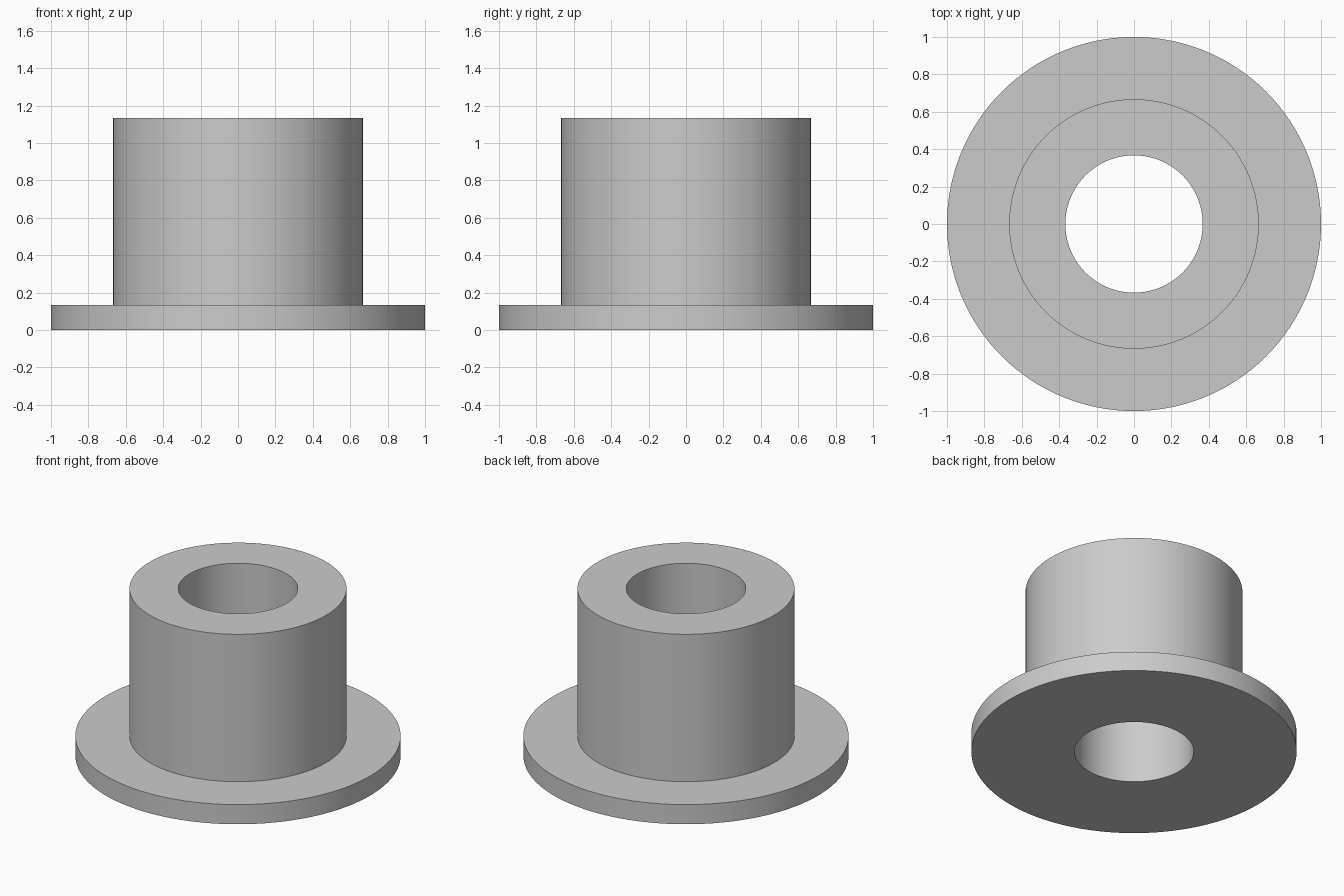
import bpy
import bmesh
import math

cube = bpy.data.objects.get("Cube")
if cube:
    bpy.data.objects.remove(cube, do_unlink=True)

SEGMENTS = 128
BORE_R, BODY_R, FLANGE_R = 0.367, 0.667, 1.0
FLANGE_H, TOTAL_H = 0.133, 1.133

# Plain grey material
grey = bpy.data.materials.new("light_grey")
grey.use_nodes = True
color = (0.6, 0.6, 0.6, 1.0)
grey.diffuse_color = color
grey.node_tree.nodes["Principled BSDF"].inputs["Base Color"].default_value = color

# Half cross-section (radius, height), revolved into a closed solid
profile = [
    (BORE_R, 0), (FLANGE_R, 0), (FLANGE_R, FLANGE_H),
    (BODY_R, FLANGE_H), (BODY_R, TOTAL_H), (BORE_R, TOTAL_H),
]

bm = bmesh.new()
rings = []
for i in range(SEGMENTS):
    a = math.tau * i / SEGMENTS
    rings.append([bm.verts.new((r * math.cos(a), r * math.sin(a), z)) for r, z in profile])
for i, ring in enumerate(rings):
    following = rings[(i + 1) % SEGMENTS]
    for j in range(len(profile)):
        k = (j + 1) % len(profile)
        bm.faces.new((ring[j], following[j], following[k], ring[k]))
bmesh.ops.recalc_face_normals(bm, faces=bm.faces[:])

mesh = bpy.data.meshes.new("flanged_bushing")
bm.to_mesh(mesh)
bm.free()
mesh.materials.append(grey)
bushing = bpy.data.objects.new("flanged_bushing", mesh)
bpy.context.collection.objects.link(bushing)

# Smooth round walls, crisp rims
bpy.ops.object.select_all(action="DESELECT")
bushing.select_set(True)
bpy.context.view_layer.objects.active = bushing
bpy.ops.object.shade_smooth_by_angle(angle=math.radians(30))
